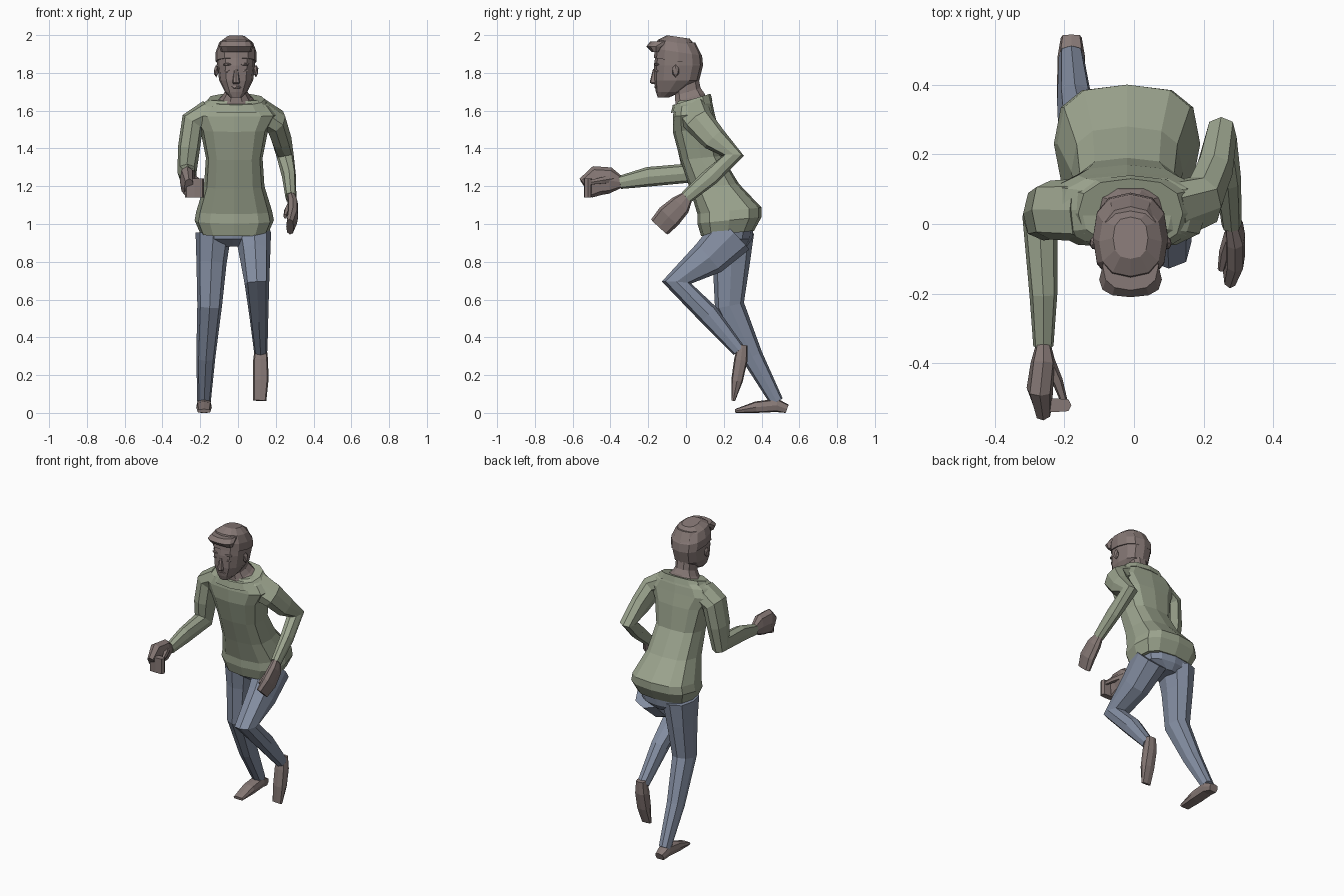
import bpy, bmesh, math
from mathutils import Vector, Matrix

default = bpy.data.objects.get("Cube")
if default:
    bpy.data.objects.remove(default, do_unlink=True)


def material(name, red, green, blue):
    mat = bpy.data.materials.new(name)
    mat.use_nodes = True
    colour = (red, green, blue, 1)
    mat.diffuse_color = colour
    mat.node_tree.nodes["Principled BSDF"].inputs["Base Color"].default_value = colour
    return mat


BROWN = material("warm brown", .24, .19, .18)
GREEN = material("sage green", .33, .37, .27)
BLUE = material("denim blue", .23, .27, .36)


def finish(name, bm, mat):
    """Turn a bmesh into a flat shaded object of one colour."""
    bmesh.ops.recalc_face_normals(bm, faces=bm.faces)
    mesh = bpy.data.meshes.new(name)
    bm.to_mesh(mesh)
    bm.free()
    mesh.materials.append(mat)
    bpy.context.collection.objects.link(bpy.data.objects.new(name, mesh))


def skin(name, loops, mat):
    """Bridge a series of point loops into a closed body resting above the ground."""
    bm = bmesh.new()
    rows = [[bm.verts.new((p.x, p.y, max(p.z, 0))) for p in loop] for loop in loops]
    for low, high in zip(rows, rows[1:]):
        for i in range(len(low)):
            bm.faces.new((low[i - 1], low[i], high[i], high[i - 1]))
    bm.faces.new(rows[0])
    bm.faces.new(rows[-1])
    finish(name, bm, mat)


def outline(sides, power):
    """Unit superellipse; a lower power is boxier."""
    for i in range(sides):
        angle = math.tau * i / sides
        c, s = math.cos(angle), math.sin(angle)
        yield math.copysign(abs(c) ** power, c), math.copysign(abs(s) ** power, s)


def stack(name, mat, rings, x=-.01, slope=0, sides=12, power=.8):
    """Level sections of height, y centre, half width and half depth."""
    loops = [[Vector((x + u * width, y + v * depth, z + v * depth * slope))
              for u, v in outline(sides, power)]
             for z, y, width, depth in rings]
    skin(name, loops, mat)


def tube(name, mat, path, widths, depths, bulge=0, sides=8, power=.8):
    """Sections square to a path, tapering from start to end with a bulge in depth."""
    points = [Vector(p) for p in path]
    last = len(points) - 1
    loops = []
    for i, centre in enumerate(points):
        t = i / last
        swell = bulge * math.sin(math.pi * t)
        width = widths[0] + (widths[1] - widths[0]) * t + swell / 2
        depth = depths[0] + (depths[1] - depths[0]) * t + swell
        before = (centre - points[max(i - 1, 0)]).normalized()
        after = (points[min(i + 1, last)] - centre).normalized()
        along = (before + after).normalized()
        side = Vector((1, 0, 0))
        side = (side - along * side.dot(along)).normalized()
        across = along.cross(side)
        loops.append([centre + side * u * width + across * v * depth
                      for u, v in outline(sides, power)])
    skin(name, loops, mat)


def blob(name, mat, centre, size):
    """Small faceted ellipsoid for facial features."""
    bm = bmesh.new()
    place = Matrix.Translation(centre) @ Matrix.Diagonal((*size, 1))
    bmesh.ops.create_icosphere(bm, subdivisions=1, radius=1, matrix=place)
    finish(name, bm, mat)


# Shirt body, leaning forward over flared hips
stack("shirt_body", GREEN, [
    (.95, .22, .18, .14),
    (1.02, .23, .21, .17),
    (1.07, .23, .2, .17),
    (1.2, .15, .16, .13),
    (1.35, .08, .15, .11),
    (1.5, .05, .18, .12),
    (1.58, .04, .23, .11),
    (1.63, .04, .19, .1),
    (1.66, .04, .13, .09),
], x=-.02, slope=.1, power=.7)

# Folded collar around the neck opening
stack("collar", GREEN, [
    (1.62, .03, .18, .11),
    (1.66, .03, .15, .1),
    (1.66, .03, .13, .08),
], slope=.3)

# Sleeves share one taper: right arm reaches forward, left elbow is drawn back
SLEEVE = dict(widths=(.07, .029), depths=(.09, .035))
tube("right_sleeve", GREEN, [
    (-.15, .04, 1.59),
    (-.24, .04, 1.54),
    (-.26, .03, 1.4),
    (-.27, .02, 1.27),
    (-.26, -.2, 1.25),
    (-.26, -.35, 1.22),
], bulge=.01, **SLEEVE)
tube("left_sleeve", GREEN, [
    (.11, .04, 1.59),
    (.2, .07, 1.54),
    (.23, .15, 1.45),
    (.25, .25, 1.36),
    (.27, .13, 1.25),
    (.28, 0, 1.14),
], **SLEEVE)

# Trousers: hips, straight right leg, bent left leg
stack("trouser_hips", BLUE, [
    (.88, .24, .06, .08),
    (.92, .23, .16, .12),
    (1, .23, .18, .13),
], x=-.03)
TROUSER = dict(widths=(.095, .036), depths=(.12, .036))
tube("right_trouser_leg", BLUE, [
    (-.13, .24, .95),
    (-.14, .24, .8),
    (-.15, .23, .57),
    (-.17, .35, .3),
    (-.18, .48, .06),
], **TROUSER)
tube("left_trouser_leg", BLUE, [
    (.08, .25, .95),
    (.09, .12, .82),
    (.1, -.05, .69),
    (.11, .12, .52),
    (.12, .28, .33),
], **TROUSER)

# Shoes: right one planted, left one trailing toe down
SHOE = dict(widths=(.03, .035), depths=(.025, .01), bulge=.018, power=.6)
tube("right_shoe", BROWN, [
    (-.18, .535, .02),
    (-.18, .48, .04),
    (-.18, .37, .03),
    (-.18, .26, .01),
], **SHOE)
tube("left_shoe", BROWN, [
    (.12, .3, .36),
    (.12, .29, .28),
    (.12, .27, .17),
    (.115, .25, .065),
], **SHOE)

# Hands with curled fingers and thumbs
THUMB = dict(widths=(.022, .01), depths=(.024, .013), sides=6)
tube("right_hand", BROWN, [
    (-.26, -.34, 1.22),
    (-.26, -.4, 1.23),
    (-.27, -.47, 1.23),
    (-.26, -.53, 1.19),
], widths=(.02, .025), depths=(.03, .06), bulge=.034)
stack("right_fingers", BROWN, [
    (1.14, -.52, .05, .02),
    (1.24, -.52, .05, .02),
], x=-.23, sides=8, power=.5)
tube("right_thumb", BROWN, [
    (-.25, -.39, 1.24),
    (-.22, -.45, 1.23),
    (-.2, -.51, 1.22),
], **THUMB)
tube("left_hand", BROWN, [
    (.28, .01, 1.15),
    (.29, -.03, 1.1),
    (.29, -.09, 1.04),
    (.275, -.14, .985),
], widths=(.02, .02), depths=(.03, .06), bulge=.02, power=.7)
tube("left_thumb", BROWN, [
    (.28, -.03, 1.1),
    (.26, -.08, 1.07),
    (.25, -.13, 1.04),
], **THUMB)

# Neck and head
stack("neck", BROWN, [
    (1.62, .03, .14, .09),
    (1.67, .02, .08, .08),
    (1.7, .01, .06, .07),
    (1.8, 0, .06, .06),
], slope=.3, sides=10)
stack("head", BROWN, [
    (1.67, -.12, .03, .03),
    (1.7, -.09, .06, .07),
    (1.76, -.05, .09, .12),
    (1.84, -.04, .1, .13),
    (1.9, -.04, .1, .12),
    (1.96, -.05, .08, .1),
])

# Short hair with a swept front
stack("hair_cap", BROWN, [
    (1.86, -.04, .108, .13),
    (1.91, -.04, .108, .125),
    (1.96, -.05, .09, .1),
    (1.99, -.04, .05, .06),
], slope=-.15)
stack("hair_front", BROWN, [
    (1.91, -.16, .08, .02),
    (1.94, -.16, .09, .05),
    (1.965, -.12, .08, .07),
])

# Face
stack("nose", BROWN, [
    (1.74, -.16, .015, .02),
    (1.75, -.17, .02, .022),
    (1.82, -.16, .01, .015),
], sides=8)
blob("lips", BROWN, (-.01, -.15, 1.725), (.035, .02, .012))
for label, sign in (("right", -1), ("left", 1)):
    eye = -.01 + sign * .044
    blob(label + "_eye", BROWN, (eye, -.15, 1.81), (.022, .015, .011))
    blob(label + "_brow", BROWN, (eye, -.15, 1.845), (.03, .02, .009))
    blob(label + "_ear", BROWN, (-.01 + sign * .105, -.055, 1.81), (.014, .02, .034))
